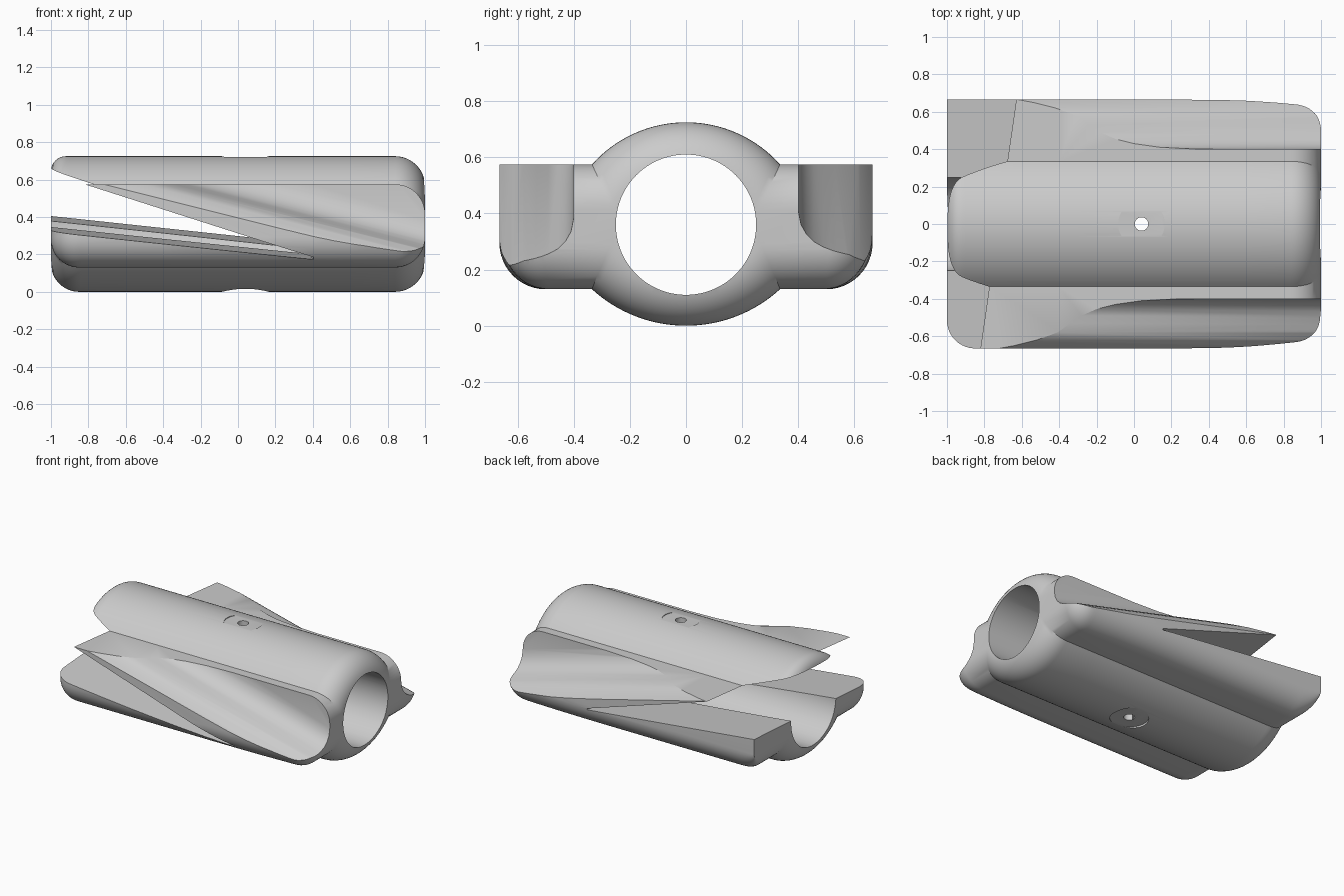
import bpy, bmesh, math
from mathutils import Vector

cube = bpy.data.objects.get("Cube")
if cube:
    bpy.data.objects.remove(cube, do_unlink=True)

grey = bpy.data.materials.new("light_grey")
grey.use_nodes = True
COLOR = (0.6, 0.6, 0.6, 1)
grey.diffuse_color = COLOR
grey.node_tree.nodes["Principled BSDF"].inputs["Base Color"].default_value = COLOR


def loft(name, rings):
    """Solid skinned through closed rings of points, capped at both ends."""
    bm = bmesh.new()
    loops = [[bm.verts.new(p) for p in ring] for ring in rings]
    for a, b in zip(loops, loops[1:]):
        for i in range(len(a)):
            j = (i + 1) % len(a)
            bm.faces.new((a[i], a[j], b[j], b[i]))
    bm.faces.new(loops[0])
    bm.faces.new(loops[-1])
    bmesh.ops.recalc_face_normals(bm, faces=bm.faces)
    mesh = bpy.data.meshes.new(name)
    bm.to_mesh(mesh)
    bm.free()
    obj = bpy.data.objects.new(name, mesh)
    bpy.context.collection.objects.link(obj)
    return obj


def cylinder(name, radius, start, end, sides):
    """Cylinder running between two points."""
    start, end = Vector(start), Vector(end)
    bpy.ops.mesh.primitive_cylinder_add(
        vertices=sides, radius=radius, depth=(end - start).length,
        location=(start + end) / 2,
        rotation=(end - start).to_track_quat('Z', 'Y').to_euler())
    bpy.context.object.name = name
    return bpy.context.object


def arc(cy, cz, r, a0, a1, n):
    return [(cy + r * math.cos(a0 + (a1 - a0) * i / n),
             cz + r * math.sin(a0 + (a1 - a0) * i / n)) for i in range(n + 1)]


def section(x, top, low, front, back):
    """Cross-section: arched tube between two wings, inset on each side."""
    r_top, c_top, z_top = 0.449 - top, 0.276, 0.575 - top
    r_low, c_low, z_low = 0.497 - low, 0.497, 0.13 + low
    a_top = math.asin((z_top - c_top) / r_top)
    a_low = math.asin((c_low - z_low) / r_low)
    corner = 0.165 - low
    right, left = 0.665 - back, 0.665 - front
    pts = arc(0, c_top, r_top, a_top, math.pi - a_top, 32)
    pts += [(-left, z_top)]
    pts += arc(-left + corner, z_low + corner, corner, math.pi, 1.5 * math.pi, 12)
    pts += arc(0, c_low, r_low, math.pi + a_low, 2 * math.pi - a_low, 32)
    pts += arc(right - corner, z_low + corner, corner, -math.pi / 2, 0, 12)
    pts += [(right, z_top)]
    return [(x, y, z) for y, z in pts]


def fillet(u, r):
    return r - math.sqrt(max(0, r * r - max(0, r - u) ** 2))


# Body with rounded ends; the back corner of the split end stays square
STEPS = [0.16 * (1 - math.cos(math.pi / 2 * i / 12)) for i in range(13)]
rings = []
for u in STEPS:
    rings.append(section(-1 + u, fillet(u, 0.08), fillet(u, 0.15), fillet(u, 0.15), 0))
for x in (-0.4, 0.2, 0.4, 0.6):
    taper = 0.02 * (max(0, x - 0.2) / 0.8) ** 2
    rings.append(section(x, 0, 0, taper, taper))
for u in reversed(STEPS):
    side = fillet(u, 0.13) + 0.02 * (1 - u / 0.8) ** 2
    rings.append(section(1 - u, fillet(u, 0.16), fillet(u, 0.16), side, side))
body = loft("split_clamp_body", rings)

cutters = []

# Long bore, cross hole and its shallow flats
cutters.append(cylinder("bore_cutter", 0.25, (-1.2, 0, 0.36), (1.2, 0, 0.36), 96))
cutters.append(cylinder("hole_cutter", 0.036, (0.04, 0, -0.2), (0.04, 0, 1), 32))
cutters.append(cylinder("top_flat_cutter", 0.125, (0.04, 0, 0.72), (0.04, 0, 0.9), 48))
cutters.append(cylinder("bottom_flat_cutter", 0.125, (0.04, 0, 0.014), (0.04, 0, -0.2), 48))


# Skewed wedge slot that splits the two jaws
def slot_ring(y):
    def upper(x):
        return 0.575 - 0.32 * (x + 0.725 - 0.144 * y)

    def lower(x):
        return 0.3625 + 0.064 * y - 0.107 * (x + 1)
    end, out = 0.36 - 0.07 * y, -1.3
    return [(out, y, lower(out)), (end, y, lower(end)), (end, y, upper(end)),
            (out, y, upper(out))]


cutters.append(loft("slot_cutter", [slot_ring(-0.9), slot_ring(0.9)]))


# Sloping concave scoop on top of each wing
def scoop(name, side, drop):
    floor = [(0.4, 0.41), (0.41, 0.36), (0.43, 0.325), (0.455, 0.3), (0.49, 0.28),
             (0.53, 0.265), (0.58, 0.248), (0.62, 0.22), (0.65, 0.19), (0.68, 0.15)]
    profile = [(0.4, 2)] + floor + [(0.9, 0.1), (0.9, 2)]
    rings = []
    for x in (-1.5, 1.5):
        lift = 0.25 * (1 - x) - drop
        rings.append([(x, side * y, z + lift) for y, z in profile])
    return loft(name, rings)


cutters.append(scoop("front_scoop_cutter", -1, 0.025))
cutters.append(scoop("back_scoop_cutter", 1, 0))

for cutter in cutters:
    mod = body.modifiers.new(cutter.name, 'BOOLEAN')
    mod.operation = 'DIFFERENCE'
    mod.solver = 'EXACT'
    mod.object = cutter

# Bake the cuts and drop the cutters
graph = bpy.context.evaluated_depsgraph_get()
mesh = bpy.data.meshes.new_from_object(body.evaluated_get(graph))
body.modifiers.clear()
body.data = mesh
for cutter in cutters:
    bpy.data.objects.remove(cutter, do_unlink=True)

mesh.materials.clear()
mesh.materials.append(grey)
for poly in mesh.polygons:
    poly.material_index = 0
bpy.ops.object.select_all(action='DESELECT')
body.select_set(True)
bpy.context.view_layer.objects.active = body
bpy.ops.object.shade_smooth_by_angle(angle=math.radians(30))
